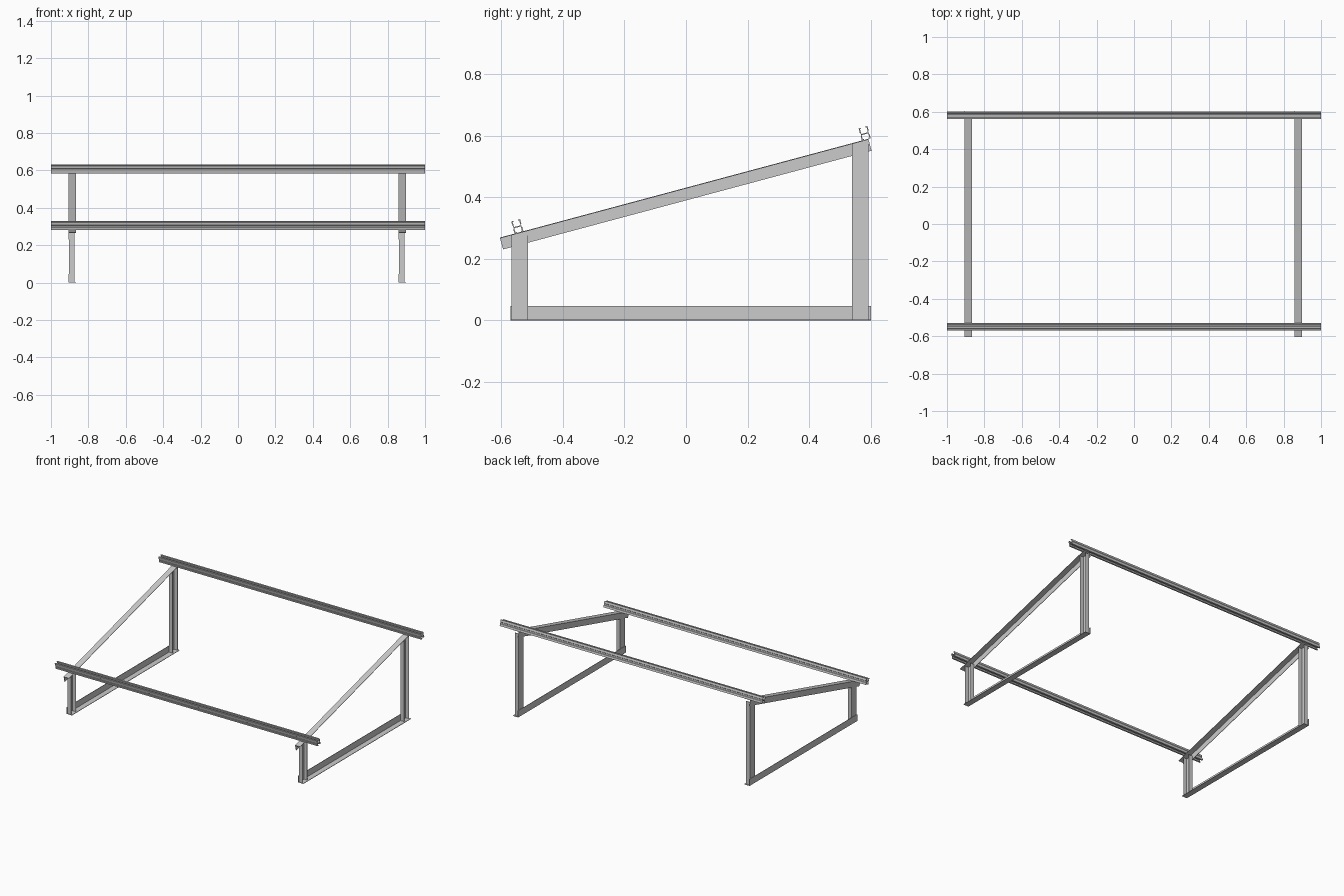
import bpy, bmesh, math
from mathutils import Vector

if "Cube" in bpy.data.objects:
    bpy.data.objects.remove(bpy.data.objects["Cube"])

SLOPE = math.radians(15)
X, Y, Z = Vector((1, 0, 0)), Vector((0, 1, 0)), Vector((0, 0, 1))
ALONG = Vector((0, math.cos(SLOPE), math.sin(SLOPE)))   # up the incline
NORMAL = Vector((0, -math.sin(SLOPE), math.cos(SLOPE)))  # off the incline
T = 0.003  # sheet thickness


def extrude(name, profile, origin, u, v, sweep):
    """Sweep a closed 2D profile, laid out on axes u and v, along a vector."""
    bm = bmesh.new()
    face = bm.faces.new([bm.verts.new(origin + u * a + v * b) for a, b in profile])
    new = bmesh.ops.extrude_face_region(bm, geom=[face])["geom"]
    bmesh.ops.translate(bm, vec=sweep, verts=[g for g in new if isinstance(g, bmesh.types.BMVert)])
    if face.is_valid and len(face.edges[0].link_faces) < 2:
        bm.faces.new(list(face.verts))
    bmesh.ops.recalc_face_normals(bm, faces=bm.faces)
    mesh = bpy.data.meshes.new(name)
    bm.to_mesh(mesh)
    bm.free()
    obj = bpy.data.objects.new(name, mesh)
    bpy.context.collection.objects.link(obj)
    return obj


def angle(w, h):
    """L section: flange along the first axis, web along the second."""
    return [(0, 0), (w, 0), (w, T), (T, T), (T, h), (0, h)]


def channel(d, w):
    """U section, open towards the first axis."""
    return [(0, 0), (d, 0), (d, T), (T, T), (T, w - T), (d, w - T), (d, w), (0, w)]


# Side frames: both open towards +x
for side, x in (("left", -0.906), ("right", 0.858)):
    # base angle, flange on the ground
    extrude(side + "_base_bar", angle(0.04, 0.046),
            Vector((x, -0.571, 0)), X, Z, Y * 1.173)
    # inclined angle, flange on top
    extrude(side + "_inclined_bar", angle(0.04, 0.040),
            Vector((x, -0.605, 0.269)), X, -NORMAL, ALONG * 1.24)
    # upright channels nested inside the webs
    for end, y, top in (("front", -0.568, 0.275), ("back", 0.539, 0.573)):
        extrude(f"{side}_{end}_post", channel(0.028, 0.055),
                Vector((x + T, y, T)), X, Y, Z * (top - T))

# Rails: H section with inturned lips and a shallow groove in each side
half = [(0.011, 0.017), (0.011, 0.003), (0.007, 0.003), (0.007, 0), (0.015, 0),
        (0.015, 0.014), (0.013, 0.016), (0.013, 0.024), (0.015, 0.026),
        (0.015, 0.041), (0.007, 0.041), (0.007, 0.038), (0.011, 0.038), (0.011, 0.021)]
rail = half + [(-a, b) for a, b in reversed(half)]
for end, y in (("front", -0.543), ("back", 0.586)):
    z = 0.269 + (y + 0.605) * math.tan(SLOPE)
    extrude(end + "_rail", rail, Vector((-1, y, z)), ALONG, NORMAL, X * 2)
